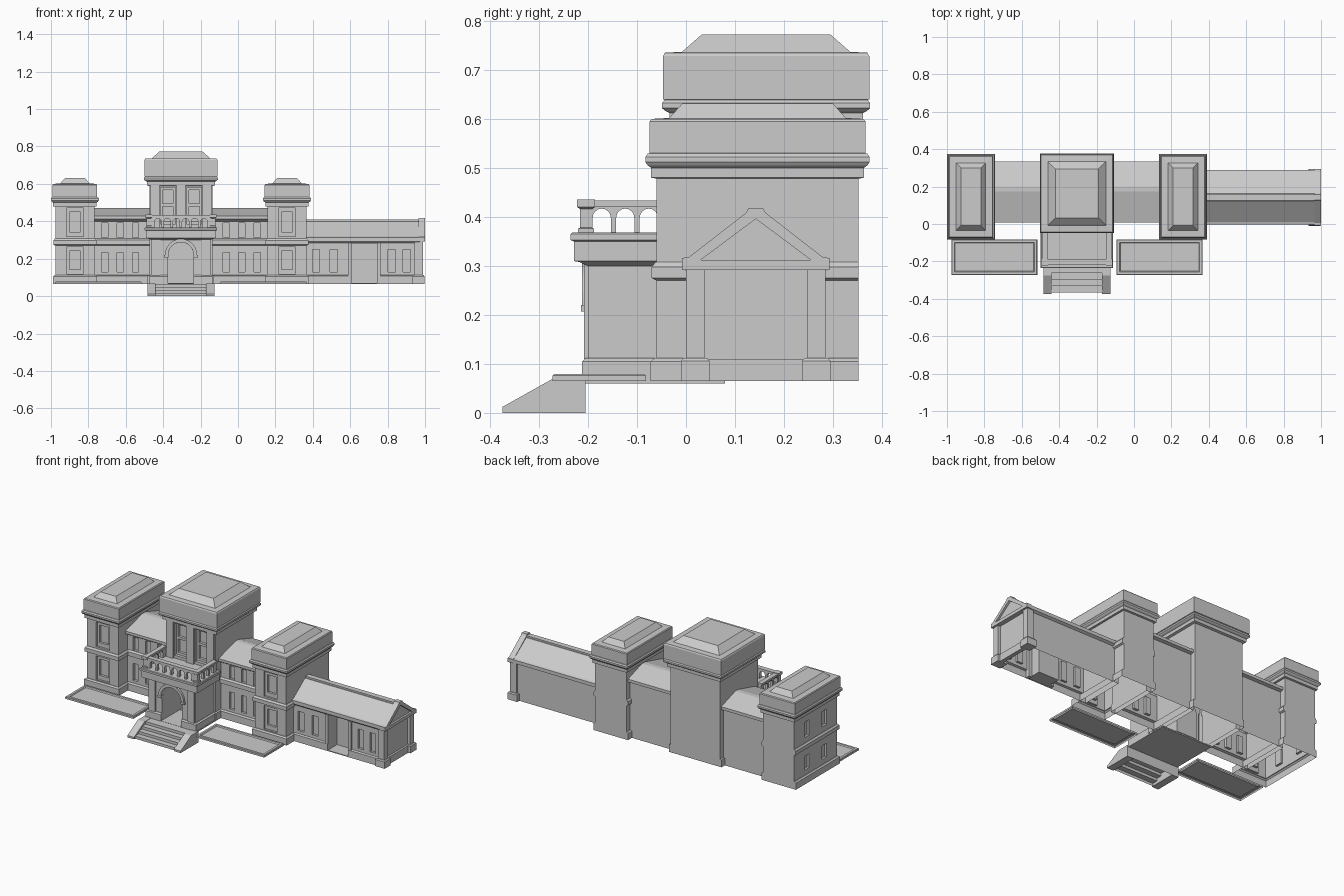
import bpy, bmesh, math

if "Cube" in bpy.data.objects:
    bpy.data.objects.remove(bpy.data.objects["Cube"])

C = -0.305      # axis of the main block
G = 0.065       # floor level


def finish(name, bm):
    bmesh.ops.recalc_face_normals(bm, faces=bm.faces)
    me = bpy.data.meshes.new(name)
    bm.to_mesh(me)
    bm.free()
    ob = bpy.data.objects.new(name, me)
    bpy.context.scene.collection.objects.link(ob)
    return ob


def prism(name, pts, axis, a, b):
    """Extrude a 2D outline (x,z for axis y; y,z for axis x) from a to b."""
    bm = bmesh.new()
    place = (lambda p, d: (d, p[0], p[1])) if axis == 'x' else (lambda p, d: (p[0], d, p[1]))
    r0 = [bm.verts.new(place(p, a)) for p in pts]
    r1 = [bm.verts.new(place(p, b)) for p in pts]
    n = len(pts)
    bm.faces.new(r0)
    bm.faces.new(r1)
    for i in range(n):
        j = (i + 1) % n
        bm.faces.new((r0[i], r0[j], r1[j], r1[i]))
    return finish(name, bm)


def box(name, x0, x1, y0, y1, z0, z1):
    return prism(name, [(x0, z0), (x1, z0), (x1, z1), (x0, z1)], 'y', y0, y1)


def loft(name, x0, x1, y0, y1, prof, flat_back=0):
    """Rectangular tower from (offset, z) steps; the back is plain below flat_back."""
    bm = bmesh.new()
    rings = []
    for o, z in prof:
        ob = 0 if z < flat_back else o
        rings.append([bm.verts.new(p) for p in ((x0 - o, y0 - o, z), (x1 + o, y0 - o, z),
                                                (x1 + o, y1 + ob, z), (x0 - o, y1 + ob, z))])
    bm.faces.new(rings[0])
    bm.faces.new(rings[-1])
    for r, s in zip(rings, rings[1:]):
        for i in range(4):
            j = (i + 1) % 4
            bm.faces.new((r[i], r[j], s[j], s[i]))
    return finish(name, bm)


def arch(c, w, z0, z1, n=12):
    """Outline of a round-headed opening."""
    r = w / 2
    return [(c - r, z0), (c + r, z0)] + [(c + r * math.cos(math.pi * i / n),
            z1 - r + r * math.sin(math.pi * i / n)) for i in range(n + 1)]


def cut(ob, cutters, open_bottom=True):
    """Subtract the cutters, then leave the shell open underneath."""
    for c in cutters:
        c.hide_render = True
        m = ob.modifiers.new("cut", 'BOOLEAN')
        m.object = c
        m.operation = 'DIFFERENCE'
        m.solver = 'EXACT'
    dg = bpy.context.evaluated_depsgraph_get()
    dg.update()
    bm = bmesh.new()
    bm.from_mesh(ob.evaluated_get(dg).to_mesh())
    ob.modifiers.clear()
    if open_bottom:
        zm = min(v.co.z for v in bm.verts) + 0.001
        low = [f for f in bm.faces if all(v.co.z < zm for v in f.verts)]
        bmesh.ops.delete(bm, geom=low, context='FACES')
    bm.to_mesh(ob.data)
    bm.free()
    for c in cutters:
        bpy.data.objects.remove(c)


# Side towers: plinth, string course, cornice, attic and hipped cap in one profile
TOWER = [(.012, G), (.012, .105), (.004, .112), (0, .112), (0, .27), (.010, .275), (.010, .298),
         (.002, .308), (0, .308), (0, .478), (.011, .480), (.011, .500), (.018, .505), (.023, .512),
         (.023, .522), (.018, .529), (.014, .530), (.014, .595), (.010, .600), (-.026, .602), (-.052, .631)]
for side, cx in (("left", C - .567), ("right", C + .567)):
    t = loft(side + "_tower", cx - .105, cx + .105, -.06, .352, TOWER, .4)
    cs = []
    for z0, z1 in ((.118, .262), (.318, .470)):
        cs.append(box("c", cx - .045, cx + .045, -.2, -.048, z0, z1))
        cs.append(box("c", cx - .030, cx + .030, -.2, -.034, z0 + .025, z1 - .02))
        if side == "left":
            for y in (.06, .23):
                cs.append(box("c", cx - .3, cx - .092, y - .022, y + .022, z0 + .025, z1 - .035))
    cut(t, cs)

# Central tower
MAIN = [(.010, G), (.010, .11), (0, .112), (0, .588), (.014, .592), (.014, .612), (.022, .616),
        (.029, .622), (.029, .632), (.024, .639), (.027, .640), (.027, .728), (.023, .735),
        (-.012, .737), (-.052, .772)]
t = loft("central_tower", C - .168, C + .168, -.02, .347, MAIN, .55)
cs = [prism("c", arch(C, .136, G + .005, .288), 'y', -.3, .08)]
for s in (-1, 1):
    x = C + s * .07
    cs.append(box("c", x - .040, x + .040, -.3, -.002, .385, .580))
    cs.append(box("c", x - .028, x + .028, -.3, .014, .400, .480))
    cs.append(box("c", x - .028, x + .028, -.3, .014, .495, .568))
cut(t, cs)

# Pilasters on the upper front of the central tower
for s in (-1, 0, 1):
    x = C + s * .138
    box("upper_pilaster", x - .024, x + .024, -.030, -.015, .368, .592)

# Linking wings with gabled roofs
WING = [(.015, G), (.015, .108), (.03, .112), (.03, .27), (.02, .275), (.02, .30), (.03, .308),
        (.03, .40), (.018, .405), (.008, .412), (.008, .428), (.175, .472), (.20, .472),
        (.335, .428), (.335, .410), (.315, .405), (.315, G)]
for side, s in (("left", -1), ("right", 1)):
    w = prism(side + "_wing", WING, 'x', C + s * .15, C + s * .48)
    cs = []
    for k in (-1, 0, 1):
        x = C + s * .325 + k * .082
        for z0, z1 in ((.128, .232), (.312, .392)):
            cs.append(box("c", x - .017, x + .017, -.2, .045, z0, z1))
    cut(w, cs)

# Entrance porch with arched doorway
PORCH = [(.012, G), (.012, .105), (.004, .112), (0, .112), (0, .300), (.018, .308), (.029, .310),
         (.029, .350), (.036, .353), (.036, .365), (.032, .368)]
p = loft("porch", C - .158, C + .158, -.2, -.01, PORCH, 1)
cut(p, [prism("c", arch(C, .136, G - .05, .288, 20), 'y', -.3, .1)])
box("porch_floor", C - .172, C + .172, -.21, .08, .060, G + .002)

# Archivolt, imposts and porch pilasters
N = 20
ring = [(C + r * math.cos(math.pi * a / N), .220 + r * math.sin(math.pi * a / N))
        for r, order in ((.068, range(N + 1)), (.086, range(N, -1, -1))) for a in order]
prism("door_archivolt", ring, 'y', -.212, -.19)
for s in (-1, 1):
    x = C + s * .078
    box("door_impost", x - .012, x + .012, -.214, -.19, .207, .220)
    x = C + s * .132
    box("porch_pilaster", x - .022, x + .022, -.208, -.19, .11, .306)

# Balcony arcade and corner posts
b = box("balcony_front", C - .165, C + .165, -.213, -.195, .366, .430)
cut(b, [prism("c", arch(C + (i - 2.5) * .049, .036, .35, .415, 8), 'y', -.3, -.1) for i in range(6)], False)
box("balcony_front_rail", C - .170, C + .170, -.219, -.189, .421, .433)
for s in (-1, 1):
    x = C + s * .172
    b = box("balcony_side", x - .009, x + .009, -.195, -.03, .366, .430)
    cut(b, [prism("c", arch(-.172 + i * .048, .037, .35, .417, 8), 'x', x - .1, x + .1) for i in range(3)], False)
    box("balcony_side_rail", x - .014, x + .014, -.190, -.03, .421, .433)
    loft("balcony_post", x - .012, x + .012, -.216, -.192,
         [(.004, .366), (.004, .376), (0, .378), (0, .416), (.006, .420), (.006, .436)])

# Entrance stairs and sloped cheeks
CHEEK = [(-.375, 0), (-.375, .012), (-.275, G + .003), (-.205, G + .003), (-.205, 0)]
for s in (-1, 1):
    prism("stair_cheek", CHEEK, 'x', C + s * .135, C + s * .18)
steps = [(-.365, 0)]
for i in range(4):
    steps += [(-.365 + i * .034, .0165 * (i + 1)), (-.365 + (i + 1) * .034, .0165 * (i + 1))]
steps += [(-.205, .066), (-.205, 0)]
cut(prism("stairs", steps, 'x', C - .136, C + .136), [])

# Raised planting beds with a rim
for s in (-1, 1):
    x = C + s * .442
    b = loft("planting_bed", x - .230, x + .230, -.272, -.082,
             [(0, G), (0, .076), (-.003, .079), (-.016, .079), (-.020, .073)])
    cut(b, [])

# Long low wing on the right
LONG = [(0, G), (0, .108), (.012, .112), (.012, .283), (.002, .287), (-.003, .293), (-.003, .314),
        (.010, .318), (.122, .400), (.163, .400), (.277, .318), (.290, .314), (.290, .293), (.275, .285), (.275, G)]
w = prism("long_wing", LONG, 'x', .34, .972)
cs = [box("c", .606, .744, -.2, .09, G + .005, .282)]
for x in (.417, .512, .822, .902):
    cs.append(box("c", x - .019, x + .019, -.2, .026, .130, .248))
cut(w, cs)
box("ridge_cap", .34, .975, .126, .159, .395, .410)
for x in (.597, .753):
    box("doorway_jamb", x - .010, x + .010, .002, .03, G, .284)

# Gable end with sunken pediment, corner pilasters and their plinths
GABLE = [(-.008, .292), (-.008, .316), (.006, .318), (.122, .408), (.128, .418), (.157, .418),
         (.163, .408), (.279, .318), (.293, .316), (.293, .292)]
g = prism("gable_end", GABLE, 'x', .965, 1.0)
cut(g, [prism("c", [(.03, .312), (.255, .312), (.1425, .396)], 'x', .988, 1.1)], False)
for y0, y1 in ((0, .038), (.247, .285)):
    box("corner_pilaster", .945, .988, y0, y1, .108, .294)
    loft("corner_plinth", .942, .990, y0 - .002, y1 + .002, [(.008, G), (.008, .106), (.003, .112)])
box("end_plinth", .96, .984, .04, .25, G, .109)
